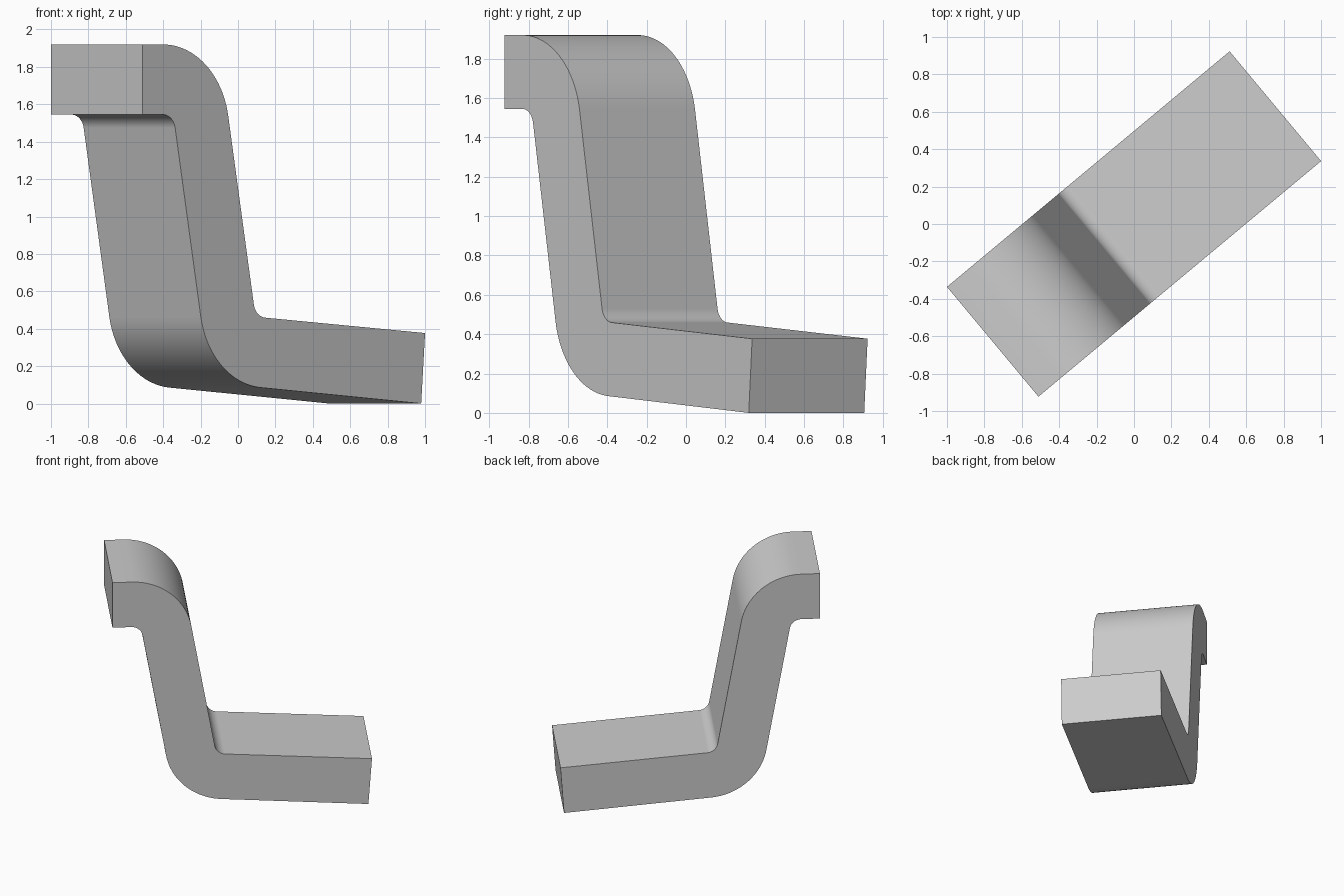
import bpy, bmesh
from math import radians, cos, sin

old = bpy.data.objects.get("Cube")
if old:
    bpy.data.objects.remove(old, do_unlink=True)

THICK, WIDTH, INNER = 0.375, 0.764, 0.086
OUTER = INNER + THICK
SEGMENTS = 24
LEAN, SLOPE = 10.0, 4.1        # tilt of the riser and of the foot, in degrees


def arc(centre, radius, start, end):
    """Points along a circular bend, from start to end angle in degrees."""
    angles = [radians(start + (end - start) * i / SEGMENTS) for i in range(SEGMENTS + 1)]
    return [(centre[0] + radius * cos(a), centre[1] + radius * sin(a)) for a in angles]


# Side profile: top lip, upper bend, leaning riser, lower bend, sloping foot
upper, lower = (0.143, 1.459), (0.86, 0.545)
profile = [(0, 1.545), (0, 1.92)]
profile += arc(upper, OUTER, 90, LEAN)
profile += arc(lower, INNER, 180 + LEAN, 270 - SLOPE)
profile += [(1.967, 0.377), (1.94, 0.0)]
profile += arc(lower, OUTER, 270 - SLOPE, 180 + LEAN)
profile += arc(upper, INNER, LEAN, 90)

# Extrude the profile across the width
bm = bmesh.new()
side = bm.faces.new([bm.verts.new((x, 0, z)) for x, z in profile])
extruded = bmesh.ops.extrude_face_region(bm, geom=[side])
new_verts = [g for g in extruded["geom"] if isinstance(g, bmesh.types.BMVert)]
bmesh.ops.translate(bm, verts=new_verts, vec=(0, WIDTH, 0))
bmesh.ops.recalc_face_normals(bm, faces=bm.faces)
mesh = bpy.data.meshes.new("stepped_bracket")
bm.to_mesh(mesh)
bm.free()

# Plain grey finish
grey = bpy.data.materials.new("light_grey")
grey.use_nodes = True
grey.diffuse_color = (0.6, 0.6, 0.6, 1)
grey.node_tree.nodes["Principled BSDF"].inputs["Base Color"].default_value = (0.6, 0.6, 0.6, 1)
mesh.materials.append(grey)

# Turn the bracket to its diagonal position
bracket = bpy.data.objects.new("stepped_bracket", mesh)
bpy.context.collection.objects.link(bracket)
bracket.location = (-0.511, -0.923, 0)
bracket.rotation_euler.z = radians(39.8)

bpy.ops.object.select_all(action="DESELECT")
bracket.select_set(True)
bpy.context.view_layer.objects.active = bracket
bpy.ops.object.shade_smooth_by_angle(angle=radians(30))
